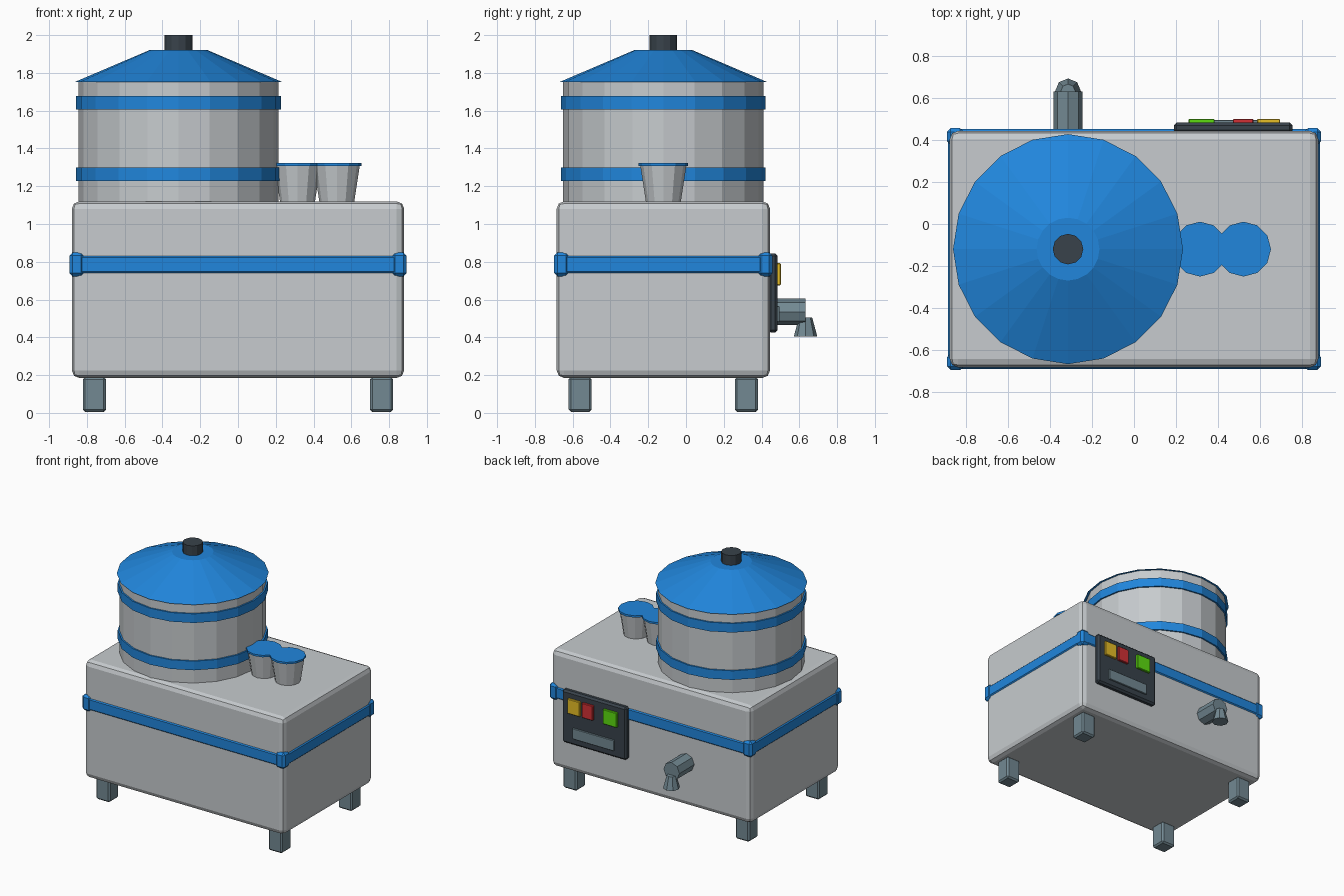
import bpy, bmesh
from mathutils import Matrix, Vector

cube = bpy.data.objects.get("Cube")
if cube:
    bpy.data.objects.remove(cube, do_unlink=True)


def material(name, rgb):
    m = bpy.data.materials.new(name)
    m.use_nodes = True
    m.diffuse_color = (*rgb, 1)
    m.node_tree.nodes["Principled BSDF"].inputs["Base Color"].default_value = (*rgb, 1)
    return m


steel = material("pale steel", (0.57, 0.60, 0.62))
blue = material("bright blue", (0.015, 0.24, 0.72))
slate = material("slate grey", (0.17, 0.25, 0.29))
dark = material("charcoal", (0.04, 0.055, 0.07))
green = material("green", (0.11, 0.72, 0.005))
red = material("red", (0.65, 0.03, 0.035))
yellow = material("yellow", (0.82, 0.53, 0.02))


def finish(name, bm, mat):
    bmesh.ops.recalc_face_normals(bm, faces=bm.faces)
    me = bpy.data.meshes.new(name)
    bm.to_mesh(me)
    bm.free()
    me.materials.append(mat)
    ob = bpy.data.objects.new(name, me)
    bpy.context.collection.objects.link(ob)
    return ob


def box(name, lo, hi, mat, bevel=0, segments=1):
    lo, hi = Vector(lo), Vector(hi)
    bm = bmesh.new()
    bmesh.ops.create_cube(bm, size=1)
    bmesh.ops.scale(bm, vec=hi - lo, verts=bm.verts)
    bmesh.ops.translate(bm, vec=(lo + hi) / 2, verts=bm.verts)
    if bevel:
        bmesh.ops.bevel(bm, geom=bm.edges[:], offset=bevel, segments=segments,
                        profile=0.5, affect='EDGES')
    return finish(name, bm, mat)


def cone(name, base, r1, r2, length, sides, mat, along_y=False):
    bm = bmesh.new()
    bmesh.ops.create_cone(bm, cap_ends=True, segments=sides, radius1=r1,
                          radius2=r2, depth=length)
    bmesh.ops.translate(bm, vec=(0, 0, length / 2), verts=bm.verts)
    if along_y:
        bmesh.ops.rotate(bm, matrix=Matrix.Rotation(-1.5707963, 3, 'X'), verts=bm.verts)
    bmesh.ops.translate(bm, vec=base, verts=bm.verts)
    return finish(name, bm, mat)


CY = -0.12    # depth centre of the housing
DX = -0.315   # drum centre

# Housing and belt
box("housing", (-0.88, CY - 0.565, 0.185), (0.88, CY + 0.565, 1.12), steel, 0.04, 2)
box("belt", (-0.888, CY - 0.573, 0.74), (0.888, CY + 0.573, 0.83), blue, 0.008)

# Legs and raised belt corners
for sx, side in ((-1, "right"), (1, "left")):
    for sy, end in ((-1, "front"), (1, "back")):
        x, y = sx * 0.76, CY + sy * 0.44
        box(f"{end}_{side}_leg", (x - 0.061, y - 0.061, 0.005),
            (x + 0.061, y + 0.061, 0.19), slate, 0.012)
        x, y = sx * 0.853, CY + sy * 0.538
        box(f"{end}_{side}_belt_corner", (x - 0.04, y - 0.04, 0.722),
            (x + 0.04, y + 0.04, 0.85), blue, 0.018)

# Drum with bands, lid and knob
cone("drum", (DX, CY, 1.11), 0.53, 0.53, 0.645, 20, steel)
for name, z in (("lower_band", 1.228), ("upper_band", 1.605)):
    cone(name, (DX, CY, z), 0.542, 0.542, 0.072, 20, blue)
cone("lid", (DX, CY, 1.752), 0.549, 0.15, 0.17, 20, blue)
cone("lid_knob", (DX, CY, 1.915), 0.073, 0.073, 0.085, 12, dark)

# Cups
for name, x in (("inner_cup", 0.315), ("outer_cup", 0.523)):
    cone(name, (x, CY, 1.115), 0.092, 0.122, 0.195, 12, steel)
    cone(name + "_lid", (x, CY, 1.308), 0.131, 0.131, 0.015, 12, blue)

# Tap on the back
cone("tap_pipe", (DX, 0.43, 0.535), 0.07, 0.07, 0.203, 8, slate, along_y=True)
cone("tap_spout", (DX, 0.633, 0.405), 0.062, 0.035, 0.1, 8, slate)

# Control panel on the back
box("control_panel", (0.19, 0.435, 0.425), (0.757, 0.485, 0.845), dark, 0.014)
for name, x1, x2, mat in (("green_button", 0.26, 0.385, green),
                          ("red_button", 0.472, 0.57, red),
                          ("yellow_button", 0.588, 0.698, yellow)):
    box(name, (x1, 0.47, 0.675), (x2, 0.502, 0.793), mat, 0.004)
box("display", (0.29, 0.47, 0.48), (0.655, 0.496, 0.565), slate, 0.003)
